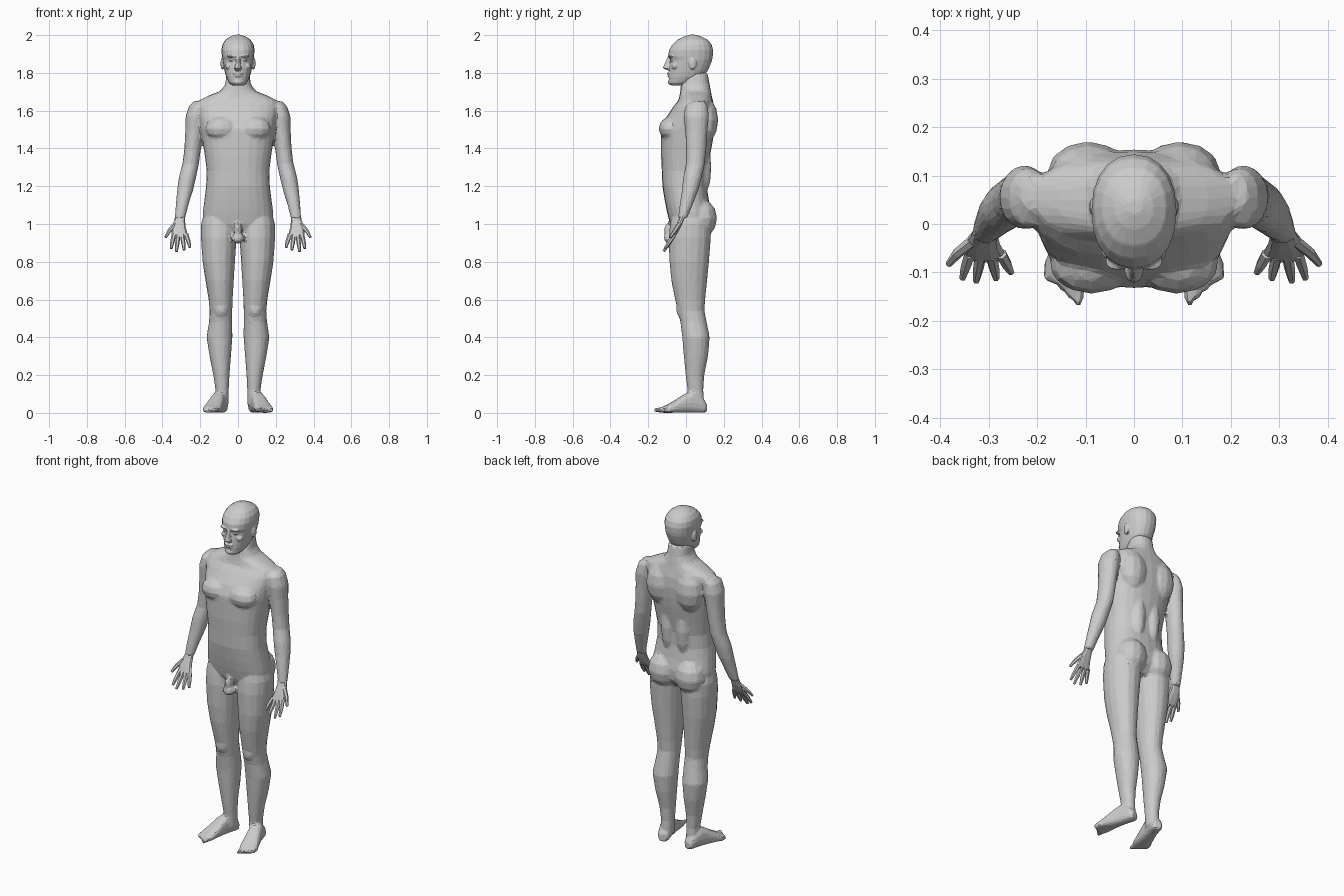
import bpy, bmesh, math
from mathutils import Vector, Matrix


def ring(c, u, v, n, p=1.0):
    """Closed superellipse ring around c with half-axes u and v."""
    pts = []
    for i in range(n):
        a = 2 * math.pi * i / n
        ca, sa = math.cos(a), math.sin(a)
        pts.append(Vector(c) + Vector(u) * math.copysign(abs(ca) ** p, ca)
                   + Vector(v) * math.copysign(abs(sa) ** p, sa))
    return pts


def loft(bm, rings):
    rows = [[bm.verts.new(q) for q in r] for r in rings]
    n = len(rows[0])
    for a, b in zip(rows, rows[1:]):
        for i in range(n):
            bm.faces.new((a[i], a[(i + 1) % n], b[(i + 1) % n], b[i]))
    bm.faces.new(rows[0])
    bm.faces.new(rows[-1])


def stack(bm, rows, s=1, n=16, p=1.0):
    """Loft of level rings; rows are (z, centre x, half width, front y, back y)."""
    loft(bm, [ring((s * x, (f + b) / 2, z), (w, 0, 0), (0, (b - f) / 2, 0), n, p)
              for z, x, w, f, b in rows])


def finger(bm, pts, radii, s, n=6):
    """Tapered tube through a few points."""
    pts = [Vector((s * x, y, z)) for x, y, z in pts]
    rings = []
    for i, c in enumerate(pts):
        d = pts[min(i + 1, len(pts) - 1)] - pts[max(i - 1, 0)]
        u = d.cross(Vector((0, 1, 0.3))).normalized()
        v = d.cross(u).normalized()
        rings.append(ring(c, u * radii[i], v * radii[i], n))
    loft(bm, rings)


def blob(bm, c, r, seg=12):
    bmesh.ops.create_uvsphere(bm, u_segments=seg, v_segments=max(5, seg // 2), radius=1,
                              matrix=Matrix.Translation(c) @ Matrix.Diagonal((*r, 1)))


def finish(bm, name):
    bmesh.ops.recalc_face_normals(bm, faces=bm.faces)
    me = bpy.data.meshes.new(name)
    bm.to_mesh(me)
    bm.free()
    ob = bpy.data.objects.new(name, me)
    bpy.context.collection.objects.link(ob)
    return ob


def facet(ob, voxel, smooth, ratio):
    """Fuse the overlapping masses into one skin and cut it into flat facets."""
    m = ob.modifiers.new("fuse", 'REMESH')
    m.mode, m.voxel_size = 'VOXEL', voxel
    m = ob.modifiers.new("relax", 'SMOOTH')
    m.factor, m.iterations = 0.5, smooth
    ob.modifiers.new("facets", 'DECIMATE').ratio = ratio


# torso and neck
bm = bmesh.new()
stack(bm, [(.95, 0, .10, -.06, .09), (1.0, 0, .185, -.085, .13), (1.06, 0, .187, -.10, .135),
           (1.12, 0, .179, -.112, .122), (1.2, 0, .169, -.125, .11), (1.28, 0, .166, -.128, .112),
           (1.36, 0, .176, -.132, .127), (1.44, 0, .188, -.132, .142), (1.5, 0, .197, -.132, .15),
           (1.56, 0, .205, -.108, .154), (1.62, 0, .215, -.068, .15), (1.655, 0, .205, -.04, .142),
           (1.68, 0, .155, -.034, .136), (1.705, 0, .092, -.03, .132), (1.74, 0, .068, -.028, .125),
           (1.80, 0, .06, 0, .115)], n=24, p=.85)
blob(bm, (0, -.085, .925), (.036, .034, .03))
blob(bm, (0, -.088, .965), (.02, .03, .045))
for s in (1, -1):
    # chest, shoulder blades, buttocks
    blob(bm, (s * .088, -.085, 1.505), (.088, .06, .062))
    blob(bm, (s * .095, .105, 1.55), (.085, .066, .12))
    blob(bm, (s * .05, .085, 1.3), (.045, .05, .16))
    blob(bm, (s * .088, .085, 1.03), (.09, .08, .10))
    # legs
    stack(bm, [(1.08, .095, .08, -.07, .10), (1.0, .101, .095, -.085, .13),
               (.93, .102, .095, -.092, .132), (.8, .102, .086, -.088, .122),
               (.7, .097, .075, -.078, .112), (.6, .092, .064, -.058, .102),
               (.54, .09, .06, -.044, .098), (.48, .092, .062, -.03, .11),
               (.4, .098, .069, -.02, .126), (.3, .094, .057, -.012, .117),
               (.2, .088, .043, -.002, .097), (.12, .084, .035, .008, .092),
               (.04, .084, .035, .01, .098)], s, p=.95)
    blob(bm, (s * .09, -.02, .55), (.04, .033, .05))
    # feet, turned outwards
    d, w = Vector((s * .27, -.963, 0)), Vector((s * .963, .27, 0))
    heel = Vector((s * .08, .108, 0))
    loft(bm, [ring(heel + d * t + Vector((0, 0, h / 2)), w * r, (0, 0, h / 2), 14, .75)
              for t, r, h in ((0, .024, .05), (.02, .034, .075), (.08, .038, .115),
                              (.12, .041, .10), (.17, .047, .068), (.21, .051, .045),
                              (.245, .046, .03))])
    for i in range(5):
        c = heel + d * (.257 - .011 * i) + w * (-.036 + .019 * i)
        blob(bm, (c.x, c.y, .015), (.0125 - .0006 * i, .025, .0145), 10)
    # arms
    stack(bm, [(1.65, .205, .03, .03, .10), (1.625, .217, .042, -.005, .115),
               (1.57, .226, .052, -.012, .122), (1.5, .231, .048, -.005, .115),
               (1.4, .24, .044, 0, .108), (1.32, .25, .044, 0, .10),
               (1.25, .267, .046, -.015, .085), (1.18, .28, .043, -.022, .066),
               (1.1, .296, .034, -.034, .035), (1.03, .308, .028, -.042, .006)], s)
facet(finish(bm, "body"), .008, 6, .07)

# head with face
bm = bmesh.new()
stack(bm, [(1.732, 0, .03, -.075, -.005), (1.748, 0, .048, -.09, .03), (1.78, 0, .063, -.092, .09),
           (1.81, 0, .071, -.09, .115), (1.84, 0, .077, -.087, .128), (1.868, 0, .082, -.083, .138),
           (1.888, 0, .085, -.094, .142), (1.92, 0, .088, -.09, .144), (1.95, 0, .083, -.072, .136),
           (1.975, 0, .067, -.045, .116), (1.993, 0, .04, -.01, .08), (2.002, 0, .015, .02, .05)],
      n=20, p=.9)
stack(bm, [(1.815, 0, .016, -.10, -.075), (1.825, 0, .021, -.124, -.07), (1.84, 0, .014, -.118, -.07),
           (1.885, 0, .009, -.097, -.07)], n=8)
blob(bm, (0, -.088, 1.797), (.028, .012, .007))
blob(bm, (0, -.086, 1.784), (.024, .012, .007))
blob(bm, (0, -.08, 1.752), (.026, .016, .016))
for s in (1, -1):
    blob(bm, (s * .034, -.077, 1.889), (.027, .02, .008))
    blob(bm, (s * .033, -.07, 1.868), (.016, .016, .009))
    blob(bm, (s * .045, -.055, 1.835), (.024, .022, .018))
    blob(bm, (s * .082, .035, 1.85), (.011, .021, .034))
facet(finish(bm, "head"), .004, 2, .09)

# hands, palms forward
for s, side in ((1, "left"), (-1, "right")):
    bm = bmesh.new()
    loft(bm, [ring((s * x, y, z), (r, 0, 0), (0, t, .4 * t), 10, .8)
              for x, y, z, r, t in ((.305, -.012, 1.05, .027, .021), (.309, -.026, 1.02, .028, .018),
                                    (.314, -.042, .985, .037, .019), (.31, -.058, .95, .042, .016),
                                    (.307, -.068, .93, .038, .012))])
    for base, mid, tip in (((.275, -.062, .945), (.262, -.085, .908), (.254, -.1, .876)),
                           ((.295, -.065, .94), (.289, -.092, .895), (.285, -.113, .862)),
                           ((.317, -.066, .94), (.322, -.094, .893), (.326, -.118, .855)),
                           ((.339, -.062, .945), (.348, -.09, .903), (.354, -.112, .87)),
                           ((.333, -.035, 1.0), (.364, -.06, .964), (.383, -.083, .93))):
        finger(bm, (base, mid, tip), (.0125, .011, .007), s)
    finish(bm, side + "_hand")
